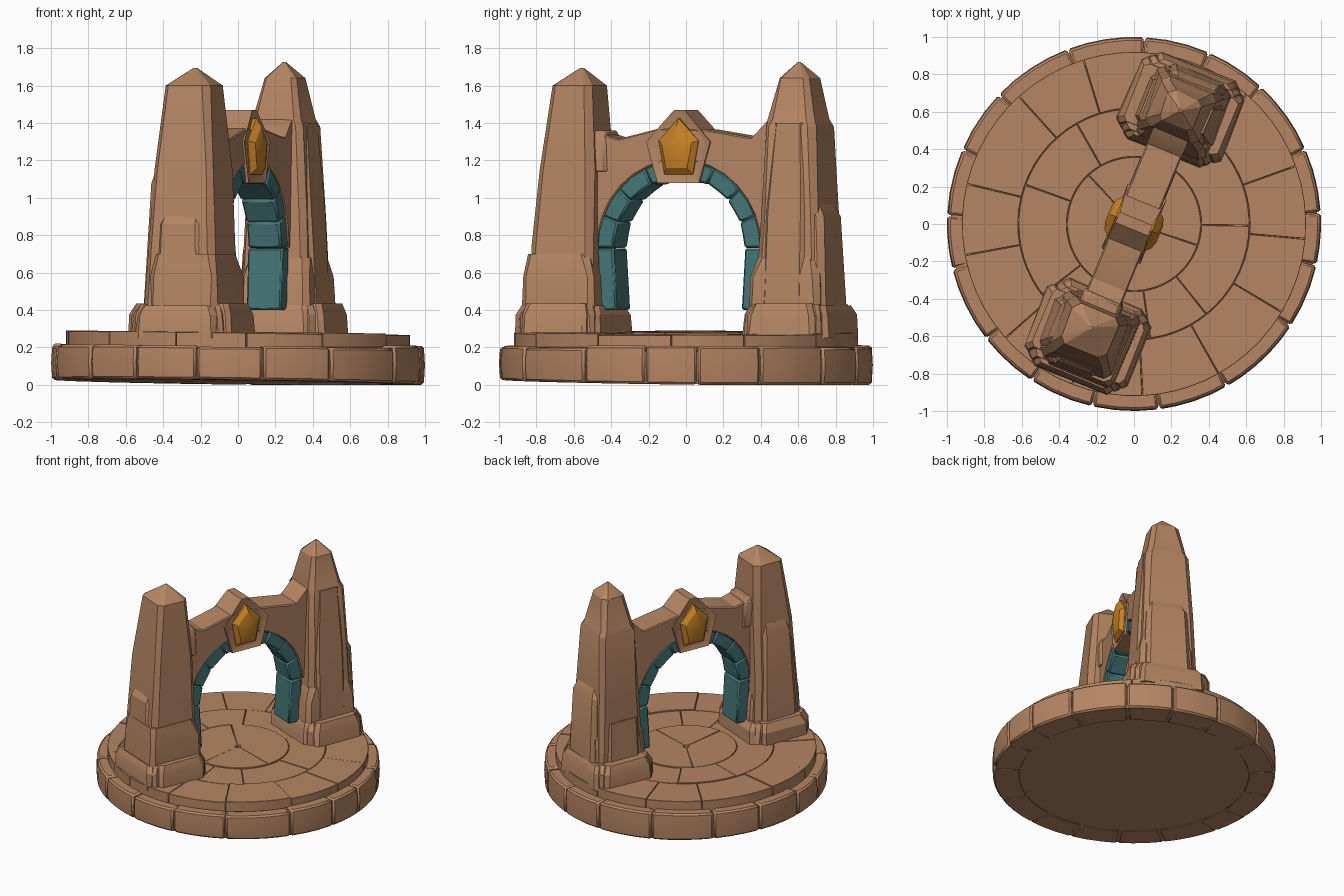
import bpy, bmesh, math, random
from mathutils import Matrix, Vector

if "Cube" in bpy.data.objects:
    bpy.data.objects.remove(bpy.data.objects["Cube"])

random.seed(4)
ROT = Matrix.Rotation(math.radians(67.7), 4, 'Z')   # local x runs along the gate


def material(name, rgb):
    m = bpy.data.materials.new(name)
    m.diffuse_color = (*rgb, 1)
    m.use_nodes = True
    m.node_tree.nodes["Principled BSDF"].inputs["Base Color"].default_value = m.diffuse_color
    return m


SAND = material("sandstone", (0.46, 0.235, 0.125))
TEAL = material("teal stone", (0.06, 0.18, 0.185))
AMBER = material("amber", (0.58, 0.23, 0.02))


def finish(bm, name, mat, bevel=0.0, turn=True):
    bmesh.ops.recalc_face_normals(bm, faces=bm.faces)
    if turn:
        bm.transform(ROT)
    me = bpy.data.meshes.new(name)
    bm.to_mesh(me)
    bm.free()
    me.materials.append(mat)
    ob = bpy.data.objects.new(name, me)
    bpy.context.collection.objects.link(ob)
    if bevel:
        b = ob.modifiers.new("bevel", 'BEVEL')
        b.width, b.segments, b.limit_method = bevel, 1, 'ANGLE'
        b.angle_limit = math.radians(35)
    bpy.ops.object.select_all(action='DESELECT')
    bpy.context.view_layer.objects.active = ob
    ob.select_set(True)
    bpy.ops.object.shade_smooth_by_angle(angle=math.radians(25))
    return ob


def loft(bm, rings):
    """Skin equal-length rings of points and cap both ends."""
    vs = [[bm.verts.new(p) for p in r] for r in rings]
    n = len(vs[0])
    for a, b in zip(vs, vs[1:]):
        for i in range(n):
            j = (i + 1) % n
            bm.faces.new((a[i], a[j], b[j], b[i]))
    return bm.faces.new(vs[0][::-1]), bm.faces.new(vs[-1])


def block(bm, secs, ch=0.03, jit=0.006):
    """Chamfered-rectangle loft; section = (z, centre x, centre y, half x, half y)."""
    rings = []
    for z, cx, cy, hx, hy in secs:
        c = min(ch, hx * 0.4, hy * 0.4)
        pts = [(hx, c - hy), (hx, hy - c), (hx - c, hy), (c - hx, hy),
               (-hx, hy - c), (-hx, c - hy), (c - hx, -hy), (hx - c, -hy)]
        k = jit if hx > 0.05 else 0
        rings.append([(cx + x + random.uniform(-k, k), cy + y + random.uniform(-k, k), z)
                      for x, y in pts])
    loft(bm, rings)


def prism(bm, pts, h, taper=None):
    """Extrude an (x, z) outline across the gate to half thickness h."""
    hs = taper or [h] * len(pts)
    return loft(bm, [[(x, s * k, z) for (x, z), k in zip(pts, hs)] for s in (-1, 1)])


def bottom(x, y):
    return max(0.0, 0.014 - 0.013 * (x + y))


def wedge(bm, r0, r1, a0, a1, z0, z1, lip=0.0):
    """Curved paving stone; z0 and z1 are functions of x, y."""
    n = max(2, int((a1 - a0) / 0.09))
    ang = [a0 + (a1 - a0) * i / n for i in range(n + 1)]

    def ring(zf, ro):
        p = [(ro * math.cos(a), ro * math.sin(a)) for a in ang]
        p += [(r0 * math.cos(a), r0 * math.sin(a)) for a in reversed(ang)]
        return [(x, y, zf(x, y)) for x, y in p]
    mid = lambda x, y: 0.5 * (z0(x, y) + z1(x, y))
    loft(bm, [ring(z0, r1 - lip), ring(mid, r1), ring(z1, r1 - lip)])


def cuts(n, jit, start=0.0):
    a = [start + 2 * math.pi * (i + random.uniform(-jit, jit)) / n for i in range(n)]
    return list(zip(a, a[1:] + [a[0] + 2 * math.pi]))


# Solid core of the round base, with slightly uneven underside
bm = bmesh.new()
circle = [(math.cos(2 * math.pi * i / 72), math.sin(2 * math.pi * i / 72)) for i in range(72)]
loft(bm, [[(x * r, y * r, bottom(x, y) + 0.004 if z is None else z - 0.012 * x)
           for x, y in circle] for r, z in ((0.98, None), (0.98, 0.19), (0.89, 0.195), (0.89, 0.262))])
finish(bm, "base_core", SAND, turn=False)

# Outer rim stones
bm = bmesh.new()
for a0, a1 in cuts(17, 0.2, 0.1):
    t = random.uniform(0.2, 0.216)
    wedge(bm, 0.8, 1.0, a0 + 0.004, a1 - 0.004, bottom, lambda x, y: t - 0.006 * x, 0.006)
finish(bm, "rim_stones", SAND, 0.012, turn=False)

# Upper paving: outer and middle rings of slabs plus centre slabs
bm = bmesh.new()
for r0, r1, n, j in ((0.62, 0.92, 13, 0.2), (0.36, 0.617, 7, 0.25), (0.02, 0.357, 3, 0.2)):
    for a0, a1 in cuts(n, j, r0 * 3):
        t = random.uniform(0.274, 0.284)
        g = 0.002 / r1
        wedge(bm, r0, r1, a0 + g, a1 - g, lambda x, y: 0.2, lambda x, y: t - 0.012 * x)
finish(bm, "floor_slabs", SAND, 0.006, turn=False)

# Stepped plinths with notched corners
for name, cx in (("front_plinth", -0.65), ("back_plinth", 0.66)):
    bm = bmesh.new()
    for hx, hy, top in ((0.25, 0.235, 0.425), (0.195, 0.3, 0.435), (0.225, 0.265, 0.43)):
        block(bm, [(0.25, cx, 0, hx, hy), (0.375, cx, 0, hx - 0.006, hy - 0.006),
                   (top, cx, 0, hx - 0.03, hy - 0.03)], 0.025)
    finish(bm, name, SAND)

# Front pillar: tapered shaft, footing and side flakes
bm = bmesh.new()
block(bm, [(0.4, -0.65, 0, 0.19, 0.215), (0.75, -0.645, 0, 0.178, 0.195),
           (1.15, -0.635, 0, 0.158, 0.172), (1.6, -0.62, 0, 0.118, 0.132),
           (1.695, -0.6, 0, 0.008, 0.008)], 0.035)
block(bm, [(0.4, -0.655, -0.03, 0.212, 0.2), (0.58, -0.655, -0.03, 0.203, 0.195),
           (0.7, -0.665, -0.03, 0.175, 0.175)])
block(bm, [(0.4, -0.65, 0.11, 0.15, 0.125), (1.08, -0.64, 0.1, 0.125, 0.095),
           (1.16, -0.64, 0.09, 0.115, 0.08)])
block(bm, [(0.4, -0.74, 0, 0.12, 0.14), (0.86, -0.73, 0, 0.1, 0.125), (0.93, -0.71, 0, 0.08, 0.11)])
finish(bm, "front_pillar", SAND)

# Back pillar: slimmer, taller tip
bm = bmesh.new()
block(bm, [(0.4, 0.66, 0, 0.185, 0.2), (0.9, 0.66, 0, 0.165, 0.178),
           (1.38, 0.655, 0, 0.145, 0.155), (1.42, 0.655, 0, 0.132, 0.14),
           (1.64, 0.655, 0, 0.09, 0.095), (1.725, 0.655, 0, 0.008, 0.008)], 0.03)
block(bm, [(0.4, 0.65, -0.02, 0.21, 0.2), (0.58, 0.65, -0.02, 0.2, 0.195),
           (0.68, 0.66, -0.02, 0.17, 0.175)])
block(bm, [(0.4, 0.76, -0.02, 0.12, 0.17), (0.9, 0.75, -0.02, 0.1, 0.15),
           (0.97, 0.74, -0.02, 0.08, 0.13)])
block(bm, [(0.4, 0.65, -0.12, 0.13, 0.11), (0.92, 0.65, -0.1, 0.12, 0.1),
           (1.4, 0.655, -0.09, 0.1, 0.07)])
block(bm, [(0.4, 0.65, 0.1, 0.14, 0.12), (0.72, 0.65, 0.1, 0.13, 0.1)])
prism(bm, [(0.6, 1.15), (0.42, 1.15), (0.42, 1.32), (0.52, 1.42), (0.6, 1.45)], 0.1)
finish(bm, "back_pillar", SAND)

# Teal arch: ring of voussoirs on two legs
CZ = 0.73
bm = bmesh.new()
ring = [math.pi * t for t in (0.002, 0.12, 0.235, 0.36, 0.5, 0.64, 0.765, 0.88, 0.998)]
for a0, a1 in zip(ring, ring[1:]):
    am, d = (a0 + a1) / 2, random.uniform(-0.005, 0.005)
    at = lambda r, a: (r * math.cos(a), CZ + r * math.sin(a))
    prism(bm, [at(0.475, a0), at(0.477, am), at(0.475, a1),
               at(0.38 + d, a1), at(0.375 + d, am), at(0.38 + d, a0)], 0.1 + d)
for s in (-1, 1):
    prism(bm, [(s * 0.475, CZ), (s * 0.38, CZ), (s * 0.36, 0.4), (s * 0.46, 0.4)], 0.1)
finish(bm, "teal_arch", TEAL, 0.01)

# Sandstone bridge above the arch
bm = bmesh.new()
arc = [(0.47 * math.cos(a), CZ + 0.47 * math.sin(a)) for a in
       [math.pi * i / 16 for i in range(17)]]
top = [(-0.56, 0.73), (-0.56, 1.36), (-0.46, 1.345), (-0.35, 1.315), (-0.12, 1.37),
       (0.15, 1.365), (0.4, 1.325), (0.56, 1.33), (0.56, 0.73)]
prism(bm, arc + top, 0.1)
block(bm, [(1.14, -0.5, 0, 0.09, 0.115), (1.31, -0.5, 0, 0.085, 0.11), (1.36, -0.51, 0, 0.075, 0.095)], 0.015)
finish(bm, "arch_bridge", SAND, 0.008)

# Five-sided keystone with sunken panels
bm = bmesh.new()
ends = prism(bm, [(0.03, 1.47), (-0.03, 1.47), (-0.185, 1.3), (-0.12, 1.08), (0.12, 1.08), (0.185, 1.3)],
             0.11, [0.095, 0.095, 0.112, 0.112, 0.112, 0.112])
bmesh.ops.recalc_face_normals(bm, faces=bm.faces)
bmesh.ops.inset_individual(bm, faces=list(ends), thickness=0.038, depth=-0.012)
finish(bm, "keystone", SAND)

# Domed amber gems on both faces
for name, s in (("front_gem", -1), ("back_gem", 1)):
    bm = bmesh.new()
    outline = [(0, 1.425), (-0.115, 1.305), (-0.082, 1.125), (0.082, 1.125), (0.115, 1.305)]
    loft(bm, [[(x * k, s * d, 1.26 + (z - 1.26) * k) for x, z in outline]
              for k, d in ((1, 0.08), (1, 0.105), (0.75, 0.135), (0.4, 0.148))])
    finish(bm, name, AMBER)
